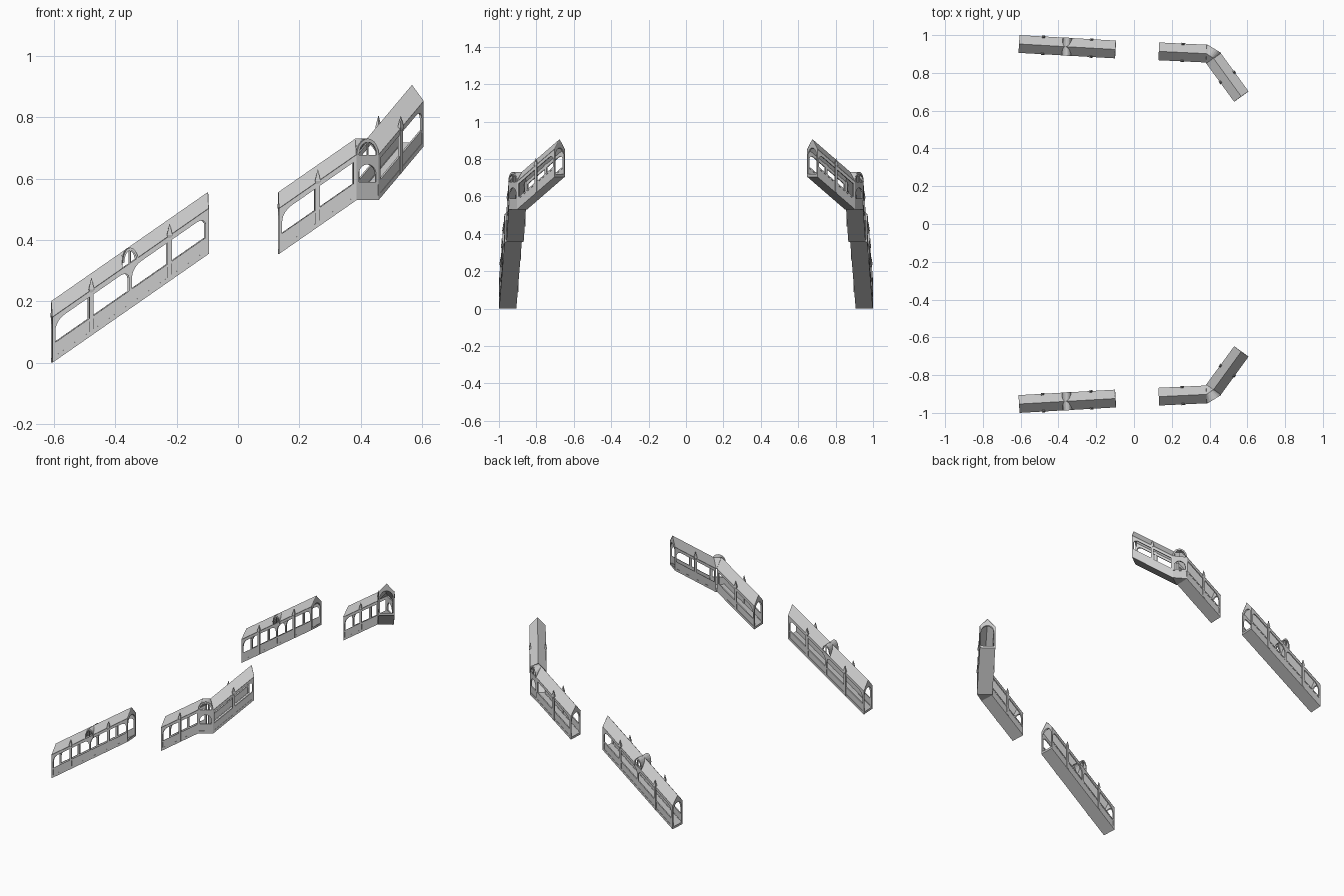
import bpy, bmesh, math
from mathutils import Vector

if "Cube" in bpy.data.objects:
    bpy.data.objects.remove(bpy.data.objects["Cube"])

HW, EAVE, RIDGE = 0.046, 0.148, 0.2     # half width, eave and ridge heights
RAIL, HEAD = 0.06, 0.13                 # bottom and top of the openings


def finish(bm, name, solid=0):
    """Turn a bmesh into an object mirrored to the other side of the model."""
    bmesh.ops.remove_doubles(bm, verts=bm.verts, dist=1e-5)
    bmesh.ops.dissolve_degenerate(bm, edges=bm.edges, dist=1e-5)
    bmesh.ops.recalc_face_normals(bm, faces=bm.faces)
    me = bpy.data.meshes.new(name)
    bm.to_mesh(me)
    bm.free()
    ob = bpy.data.objects.new(name, me)
    bpy.context.collection.objects.link(ob)
    if solid:
        m = ob.modifiers.new("thickness", 'SOLIDIFY')
        m.thickness = solid
        m.offset = 0
    m = ob.modifiers.new("mirror", 'MIRROR')
    m.use_axis = (False, True, False)
    m.use_mirror_merge = False


def frame(a, b, z0, z1):
    """Map (along, outward, height above the sloping base) to world space."""
    a, b = Vector(a), Vector(b)
    length = (b - a).length
    d = (b - a) / length
    k = (z1 - z0) / length

    def f(s, o, h):
        return Vector((a.x + d.x * s - d.y * o, a.y + d.y * s + d.x * o, z0 + k * s + h))
    return f, length, k


def prism(bm, lower, upper):
    a = [bm.verts.new(p) for p in lower]
    b = [bm.verts.new(p) for p in upper]
    bm.faces.new(a)
    bm.faces.new(b[::-1])
    for i in range(len(a)):
        j = (i + 1) % len(a)
        bm.faces.new((a[i], b[i], b[j], a[j]))


def slab(bm, f, pts, o0, o1):
    """Extrude an elevation outline (along, height) through the wall."""
    prism(bm, [f(s, o0, h) for s, h in pts], [f(s, o1, h) for s, h in pts])


def box(bm, f, s0, s1, o0, o1, h0, h1):
    slab(bm, f, [(s0, h0), (s1, h0), (s1, h1), (s0, h1)], o0, o1)


def sheet(bm, *pts):
    bm.faces.new([bm.verts.new(p) for p in pts])


def arc(r, rh, n=10):
    return [(-r * math.cos(math.pi * i / n), rh * math.sin(math.pi * i / n)) for i in range(n + 1)]


def arch_ring(bm, f, c, base, w, h, k, o0, o1, inner=0.8):
    """Arched frame with a mullion; k levels it on a slope."""
    A, B = arc(w, h), arc(w * inner, h * inner)
    for i in range(len(A) - 1):
        q = [A[i], A[i + 1], B[i + 1], B[i]]
        slab(bm, f, [(c + x, base + y - k * x) for x, y in q], o0, o1)
    box(bm, f, c - 0.002, c + 0.002, o0, o1, base, base + h * 0.9)


def bracket(bm, f, s, dirn, o0, o1, r=0.03):
    pts = [(s, HEAD)] + [(s + dirn * r * (1 - math.sin(t)), HEAD - r + r * math.cos(t))
                         for t in [math.pi / 2 * i / 6 for i in range(7)]]
    slab(bm, f, pts, o0, o1)


def span(name, a, b, z0, z1, posts, spires, curved, gables, dormer=None):
    f, L, k = frame(a, b, z0, z1)
    # floor
    bm = bmesh.new()
    box(bm, f, 0, L, -HW, HW, 0, 0.014)
    finish(bm, name + "_floor")
    # side walls with rails, recessed panels, posts and curved brackets
    bm = bmesh.new()
    for sg in (-1, 1):
        o0, o1 = sg * (HW - 0.008), sg * HW
        box(bm, f, 0, L, sg * (HW - 0.006), sg * (HW - 0.002), 0.01, RAIL)
        box(bm, f, 0, L, o0, o1, 0, 0.016)
        box(bm, f, 0, L, o0, o1, RAIL - 0.009, RAIL)
        box(bm, f, 0, L, o0, o1, HEAD, EAVE)
        for t in posts:
            s = min(max(t * L, 0.005), L - 0.005)
            box(bm, f, s - 0.005, s + 0.005, o0, o1, 0, HEAD + 0.005)
        for t, dirn in curved:
            s = min(max(t * L, 0.005), L - 0.005)
            bracket(bm, f, s + dirn * 0.005, dirn, o0, o1)
    finish(bm, name + "_side_walls")
    # buttress posts topped by spires
    bm = bmesh.new()
    for sg in (-1, 1):
        for t in spires:
            s, oc = t * L, sg * (HW - 0.001)
            box(bm, f, s - 0.007, s + 0.007, oc - 0.004, oc + 0.004, 0.002, 0.14)
            rings = []
            for r, h in ((0.005, 0.14), (0.009, 0.15), (0.0008, 0.187)):
                base = f(s, oc, h)
                rings.append([f(s + u * r, oc + v * r * 0.7, 0) for u, v in
                              ((-1, -1), (1, -1), (1, 1), (-1, 1))])
                for p in rings[-1]:
                    p.z = base.z
            prism(bm, rings[0], rings[1])
            prism(bm, rings[1], rings[2])
    finish(bm, name + "_spires")
    # open gable ends
    bm = bmesh.new()
    for s in gables:
        e = arc(HW - 0.008, 0.045)[::-1]
        pts = [(-HW, 0.11), (-HW, EAVE), (0, RIDGE), (HW, EAVE), (HW, 0.11)] + \
              [(x, 0.11 + y) for x, y in e]
        s0 = s * (L - 0.006)
        prism(bm, [f(s0, o, h) for o, h in pts], [f(s0 + 0.006, o, h) for o, h in pts])
    if gables:
        finish(bm, name + "_gable_ends")
    # pitched roof, opened where the arched dormers cross it
    bm = bmesh.new()
    dm = bmesh.new()
    drop = RIDGE - EAVE
    for sg in (-1, 1):
        rp = lambda s, t: f(s, sg * HW * t, RIDGE - drop * t)
        cuts = [(0, L)]
        if dormer:
            c, w = dormer * L, 0.026
            cuts = [(0, c - w), (c + w, L)]
            row = []
            for x, y in arc(w, 0.05):
                h = EAVE + y - k * x
                row.append((c + x, h, min(max((RIDGE - h) / drop, 0), 1)))
            for (sa, ha, ta), (sb, hb, tb) in zip(row, row[1:]):
                sheet(bm, rp(sa, 0), rp(sb, 0), rp(sb, tb), rp(sa, ta))
                sheet(dm, f(sa, sg * HW * ta, ha), f(sb, sg * HW * tb, hb),
                      f(sb, sg * (HW + 0.002), hb), f(sa, sg * (HW + 0.002), ha))
            s, h, t = row[0]
            sheet(dm, f(s, sg * HW * t, h), f(s, sg * HW, h), f(s, sg * HW, EAVE))
            arch_ring(dm, f, c, EAVE, w, 0.05, k, sg * (HW - 0.004), sg * (HW + 0.002))
        for s0, s1 in cuts:
            sheet(bm, rp(s0, 0), rp(s1, 0), rp(s1, 1), rp(s0, 1))
    finish(bm, name + "_roof", 0.003)
    if dormer:
        finish(dm, name + "_dormers")
    else:
        dm.free()
    return f, L


# lower stair gallery
span("lower_gallery", (-0.608, 0.953), (-0.098, 0.924), 0, 0.355,
     (0, 0.25, 0.5, 0.75, 1), (0.25, 0.75),
     ((0, 1), (0.5, -1), (0.5, 1), (1, -1)), (0, 1), 0.5)
# upper gallery before and after the bend
fb, LB = span("upper_gallery", (0.132, 0.914), (0.384, 0.902), 0.355, 0.53,
              (0, 0.5, 1), (0.5,), ((0, 1),), (0,))
fc, LC = span("turned_gallery", (0.421, 0.877), (0.568, 0.675), 0.53, 0.705,
              (0, 0.5, 1), (0.5,), ((1, -1),), (1,))

# corner landing floor
b_out, c_out = fb(LB, HW, 0), fc(0, HW, 0)
b_in, c_in = fb(LB, -HW, 0), fc(0, -HW, 0)
bm = bmesh.new()
foot = [b_out, c_out, c_in, b_in]
prism(bm, foot, [p + Vector((0, 0, 0.014)) for p in foot])
finish(bm, "landing_floor")

# corner landing wall with an arched window
f, L, k = frame(b_out.xy, c_out.xy, 0.53, 0.53)
c = L / 2
bm = bmesh.new()
box(bm, f, 0, L, -0.006, -0.002, 0, RAIL)
box(bm, f, 0, L, -0.008, 0, 0, 0.016)
box(bm, f, 0, L, -0.008, 0, RAIL - 0.009, RAIL)
win = [(0, RAIL), (0, EAVE), (L, EAVE), (L, RAIL)]
win += [(c + 0.033, RAIL)] + [(c + x, RAIL + 0.024 + y) for x, y in arc(0.033, 0.033)[::-1]]
slab(bm, f, win + [(c - 0.033, RAIL)], -0.008, 0)
finish(bm, "landing_wall")

# corner landing vault running from the outer arch to the ridge
bm = bmesh.new()
rb, rc = fb(LB, 0, RIDGE), fc(0, 0, RIDGE)
pts = arc(L / 2, RIDGE - EAVE)
for (xa, ya), (xb, yb) in zip(pts, pts[1:]):
    sheet(bm, f(c + xa, 0, EAVE + ya), f(c + xb, 0, EAVE + yb),
          rb.lerp(rc, xb / L + 0.5), rb.lerp(rc, xa / L + 0.5))
sheet(bm, rb, rc, fc(0, -HW, EAVE), fb(LB, -HW, EAVE))
finish(bm, "landing_roof", 0.003)
bm = bmesh.new()
arch_ring(bm, f, c, EAVE, L / 2, RIDGE - EAVE, 0, -0.004, 0.003)
finish(bm, "landing_dormer_frame")
